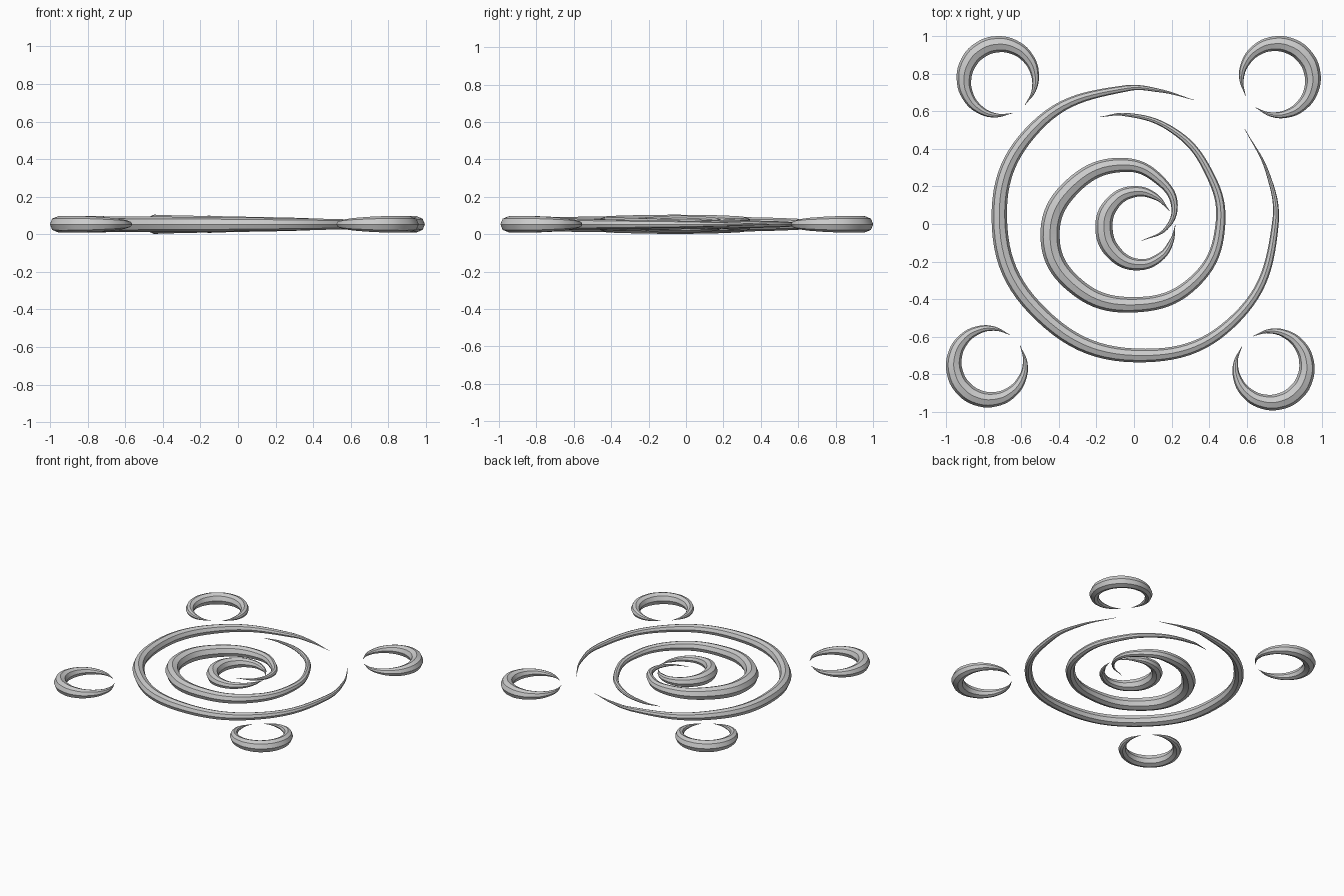
import bpy
from math import sin, cos, pi, radians

if "Cube" in bpy.data.objects:
    bpy.data.objects.remove(bpy.data.objects["Cube"])

Z = 0.053  # height of every centre line


def ribbon(name, pts, res=8):
    """Tapered eight-sided tube through (x, y, radius) points."""
    cu = bpy.data.curves.new(name, 'CURVE')
    cu.dimensions = '3D'
    cu.twist_mode = 'Z_UP'
    cu.bevel_depth = 1.0
    cu.bevel_resolution = 2
    cu.resolution_u = res
    sp = cu.splines.new('BEZIER')
    sp.radius_interpolation = 'CARDINAL'
    sp.bezier_points.add(len(pts) - 1)
    for bp, (x, y, r) in zip(sp.bezier_points, pts):
        bp.co = (x, y, Z)
        bp.radius = max(r, 0.001)
        bp.handle_left_type = bp.handle_right_type = 'AUTO'
    ob = bpy.data.objects.new(name, cu)
    bpy.context.collection.objects.link(ob)
    bpy.ops.object.select_all(action='DESELECT')
    ob.select_set(True)
    bpy.context.view_layer.objects.active = ob
    bpy.ops.object.convert(target='MESH')
    bpy.ops.object.shade_smooth_by_angle(angle=radians(30))


# Large outer crescent
ribbon("outer_ring", [
    (.32, .66, 0), (.136, .71, .009), (-.04, .722, .017), (-.52, .52, .033),
    (-.717, .03, .041), (-.49, -.486, .041), (.06, -.70, .036),
    (.55, -.495, .027), (.752, 0, .018), (.71, .275, .009), (.59, .505, 0)], 12)

# Middle spiral
ribbon("middle_spiral", [
    (-.18, .57, 0), (-.05, .583, .009), (.205, .50, .016), (.39, .29, .021),
    (.46, 0, .026), (.325, -.304, .034), (0, -.43, .041), (-.316, -.325, .047),
    (-.447, -.07, .051), (-.328, .2, .047), (-.04, .314, .037),
    (.14, .23, .027), (.215, .1, .018), (.17, -.025, .009), (.04, -.09, 0)], 10)

# Small crescent at the centre
ribbon("inner_crescent", [
    (.19, .07, 0), (.115, .145, .017), (0, .172, .03), (-.115, .11, .04),
    (-.16, -.02, .046), (-.105, -.155, .042), (.02, -.216, .031),
    (.14, -.175, .022), (.2, -.09, .012), (.22, -.005, 0)])

# Four corner crescents: centre and direction of the thick side
for name, cx, cy, ang in [("corner_back_left", -.715, .767, 123),
                          ("corner_back_right", .762, .77, 40),
                          ("corner_front_left", -.769, -.745, 223),
                          ("corner_front_right", .73, -.76, 313)]:
    pts = []
    for i in range(13):
        t = i / 12
        a = radians(ang + (t - .5) * 336)
        pts.append((cx + .19 * cos(a), cy + .19 * sin(a), .045 * sin(pi * t)))
    ribbon(name, pts, 5)
